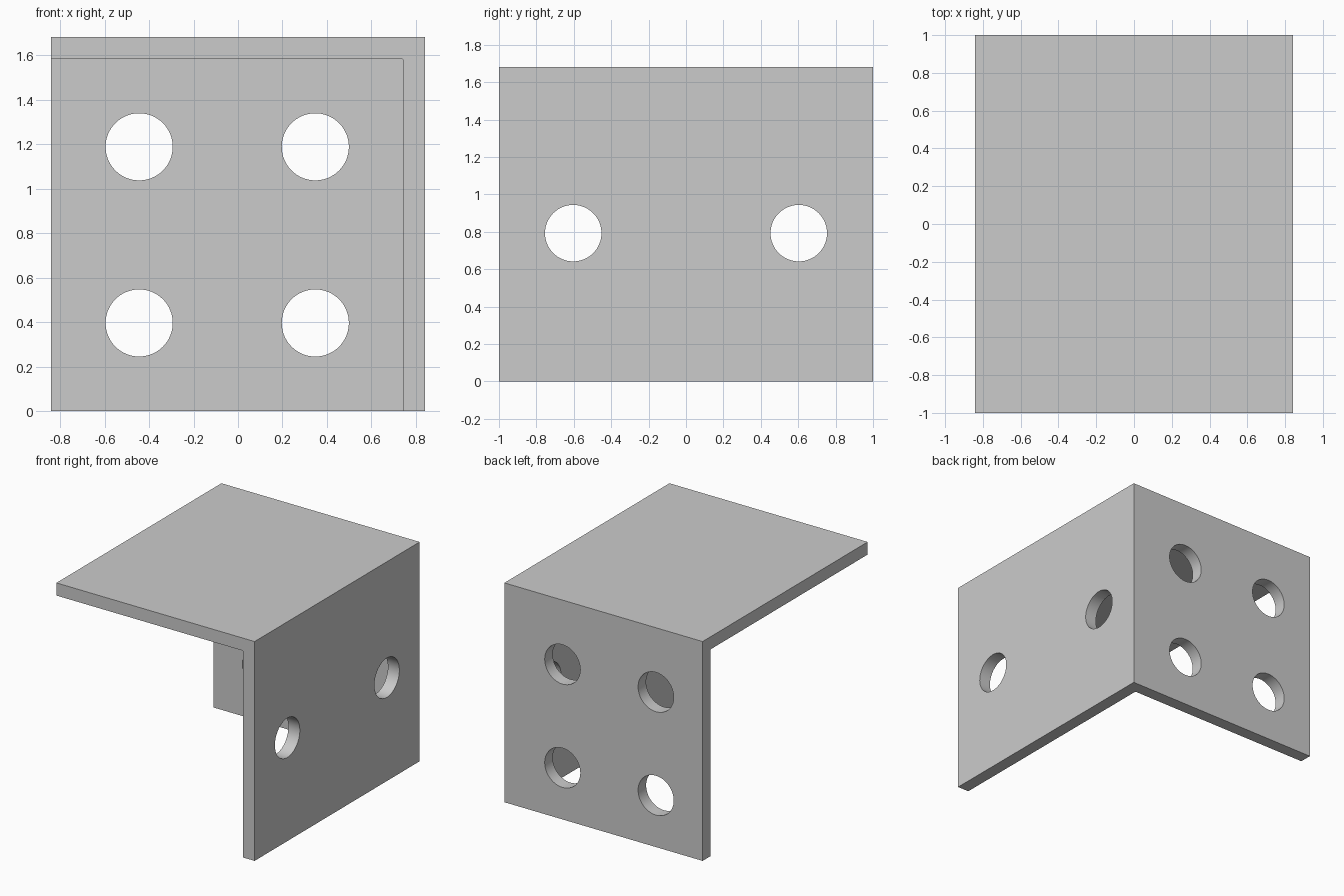
import bpy
import math

cube = bpy.data.objects.get("Cube")
if cube:
    bpy.data.objects.remove(cube, do_unlink=True)

HALF_X, HALF_Y, HEIGHT = 0.841, 1.0, 1.682
WALL = 0.097
INNER = HEIGHT - WALL      # clear span inside the bracket
HOLE_R = 0.151

steel = bpy.data.materials.new("plain grey")
steel.use_nodes = True
grey = (0.6, 0.6, 0.6, 1)
steel.diffuse_color = grey
steel.node_tree.nodes["Principled BSDF"].inputs["Base Color"].default_value = grey


def box(name, low, high):
    centre = [(a + b) / 2 for a, b in zip(low, high)]
    bpy.ops.mesh.primitive_cube_add(size=1, location=centre)
    ob = bpy.context.object
    ob.name = name
    ob.scale = [b - a for a, b in zip(low, high)]
    bpy.ops.object.transform_apply(location=True, rotation=True, scale=True)
    return ob


def drill(name, location, rotation):
    bpy.ops.mesh.primitive_cylinder_add(vertices=64, radius=HOLE_R, depth=4 * WALL,
                                        location=location, rotation=rotation)
    ob = bpy.context.object
    ob.name = name
    return ob


def subtract(target, cutter):
    mod = target.modifiers.new("cut", "BOOLEAN")
    mod.operation = "DIFFERENCE"
    mod.solver = "EXACT"
    mod.object = cutter
    bpy.context.view_layer.objects.active = target
    bpy.ops.object.modifier_apply(modifier=mod.name)
    bpy.data.objects.remove(cutter, do_unlink=True)


# Three-plate corner: solid block hollowed from the front, left open side and bottom
bracket = box("corner_bracket", (-HALF_X, -HALF_Y, 0), (HALF_X, HALF_Y, HEIGHT))
bracket.data.materials.append(steel)
cavity = box("cavity_cutter", (-HALF_X - 1, -HALF_Y - 1, -1),
             (HALF_X - WALL, HALF_Y - WALL, INNER))

# Tiny rounded inside corner between top and side plate
weights = cavity.data.attributes.new("bevel_weight_edge", "FLOAT", "EDGE")
for edge in cavity.data.edges:
    ends = [cavity.data.vertices[i].co for i in edge.vertices]
    if all(v.x > 0 and v.z > 0 for v in ends):
        weights.data[edge.index].value = 1
bevel = cavity.modifiers.new("fillet", "BEVEL")
bevel.limit_method = "WEIGHT"
bevel.width = 0.01
bevel.segments = 4
subtract(bracket, cavity)

# Four holes through the back plate
for i in (1, 3):
    for j in (1, 3):
        subtract(bracket, drill("back_hole", (-HALF_X + i * INNER / 4, HALF_Y - WALL / 2,
                                              j * INNER / 4), (math.pi / 2, 0, 0)))

# Two holes through the side plate
for y in (-0.603, 0.603):
    subtract(bracket, drill("side_hole", (HALF_X - WALL / 2, y, INNER / 2),
                            (0, math.pi / 2, 0)))

bpy.ops.object.select_all(action="DESELECT")
bracket.select_set(True)
bpy.context.view_layer.objects.active = bracket
bpy.ops.object.shade_smooth_by_angle(angle=math.radians(30))
